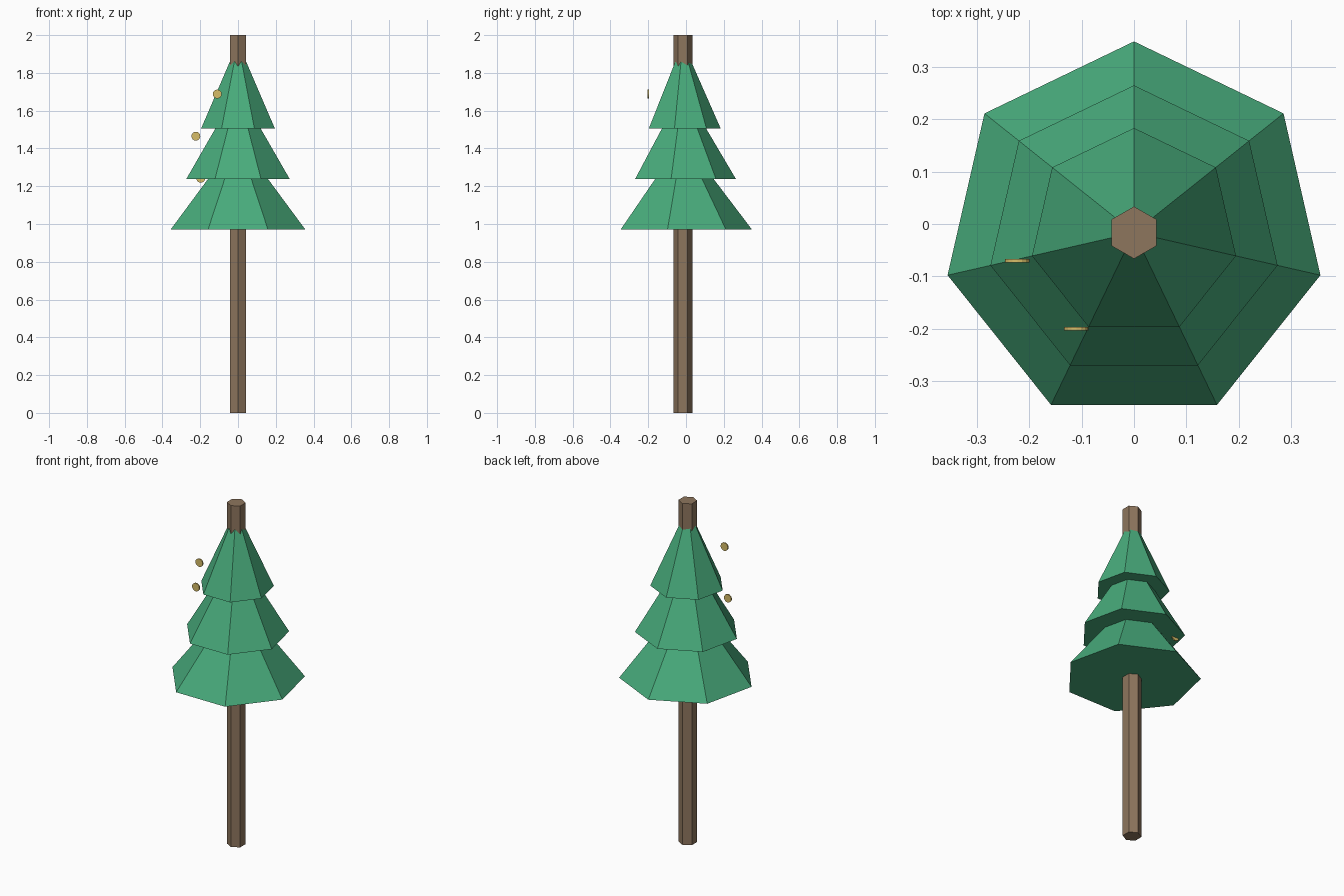
import bpy, math

if "Cube" in bpy.data.objects:
    bpy.data.objects.remove(bpy.data.objects["Cube"])

CY = -0.0165  # tree axis sits slightly forward of the origin


def material(name, color):
    m = bpy.data.materials.new(name)
    m.diffuse_color = (*color, 1)
    m.use_nodes = True
    m.node_tree.nodes["Principled BSDF"].inputs["Base Color"].default_value = m.diffuse_color
    return m


def prism(name, sides, r_bottom, r_top, z0, z1, mat, start=math.pi / 2):
    """Flat-faced cone or prism around the tree axis; r_top 0 gives a point."""
    def ring(r, z):
        return [(r * math.cos(start + math.tau * i / sides),
                 r * math.sin(start + math.tau * i / sides), z) for i in range(sides)]
    verts = ring(r_bottom, z0)
    faces = [tuple(reversed(range(sides)))]
    if r_top:
        verts += ring(r_top, z1)
        faces.append(tuple(range(sides, 2 * sides)))
        faces += [(i, (i + 1) % sides, sides + (i + 1) % sides, sides + i) for i in range(sides)]
    else:
        verts.append((0, 0, z1))
        faces += [(i, (i + 1) % sides, sides) for i in range(sides)]
    mesh = bpy.data.meshes.new(name)
    mesh.from_pydata(verts, [], faces)
    mesh.materials.append(mat)
    obj = bpy.data.objects.new(name, mesh)
    bpy.context.collection.objects.link(obj)
    obj.location.y = CY
    return obj


bark = material("bark", (0.27, 0.18, 0.11))
needles = material("needles", (0.065, 0.41, 0.2))
gold = material("gold", (0.68, 0.51, 0.14))

# Hexagonal trunk
prism("trunk", 6, 0.05, 0.05, 0, 2, bark)

# Three seven-sided foliage tiers
for name, r, z0, z1 in (("lower_foliage", 0.3655, 0.971, 1.453),
                        ("middle_foliage", 0.2815, 1.237, 1.714),
                        ("upper_foliage", 0.2, 1.506, 1.96)):
    prism(name, 7, r, 0, z0, z1, needles)

# Thin round ornaments facing the front, spiralling down the left side
for i, (x, y, z) in enumerate(((-0.11, -0.2, 1.688), (-0.223, -0.07, 1.465), (-0.197, 0.105, 1.242))):
    disc = prism(f"ornament_{i + 1}", 16, 0.0235, 0.0235, -0.0035, 0.0035, gold)
    disc.location = (x, y, z)
    disc.rotation_euler.x = math.pi / 2
